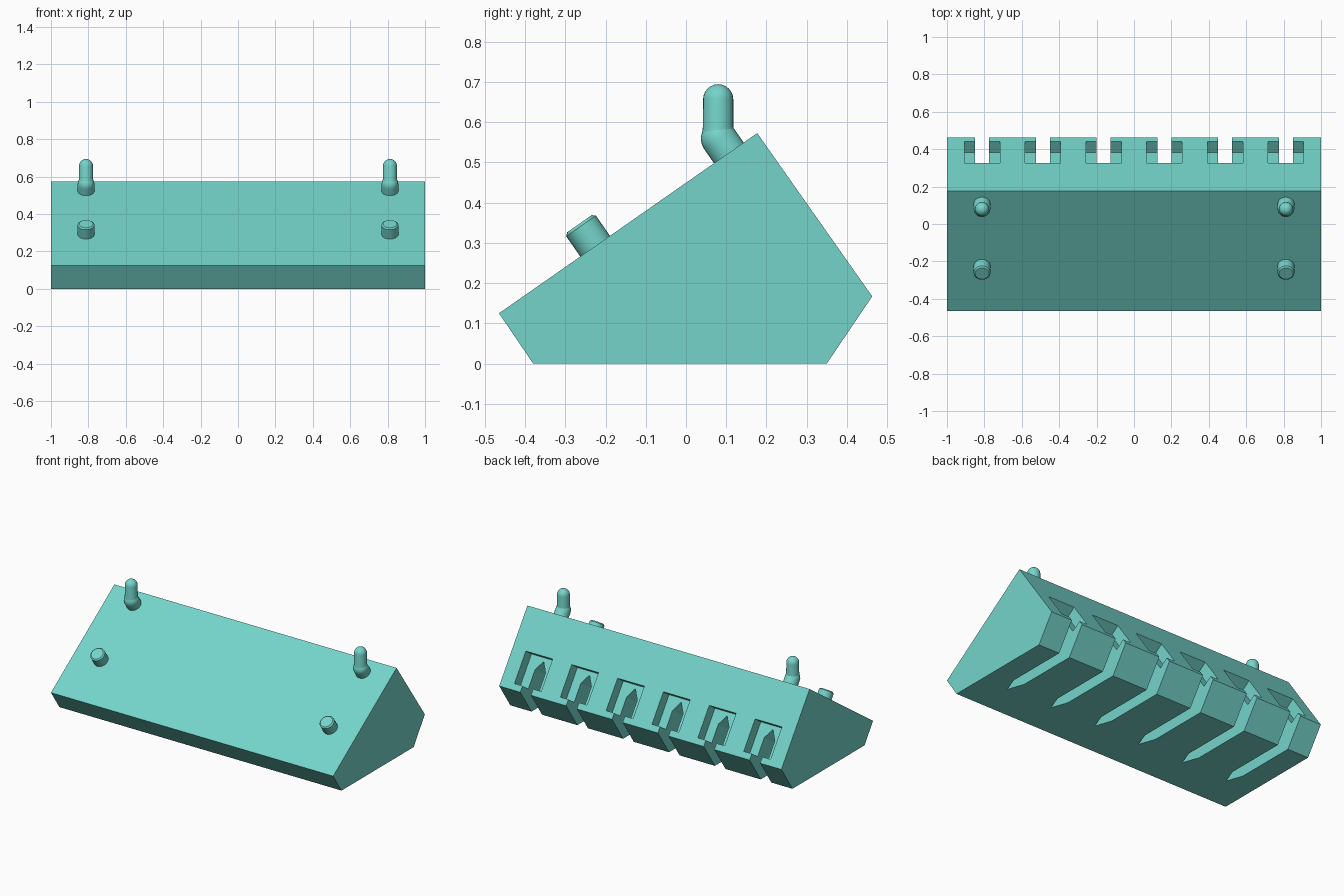
import bpy, bmesh, math
from mathutils import Matrix, Vector

if "Cube" in bpy.data.objects:
    bpy.data.objects.remove(bpy.data.objects["Cube"])

TILT = Matrix.Rotation(math.radians(34.9), 4, 'X')  # local y runs up the slope, local z is its normal
TEAL = bpy.data.materials.new('teal')
TEAL.diffuse_color = (.176, .658, .59, 1)
TEAL.use_nodes = True
TEAL.node_tree.nodes["Principled BSDF"].inputs["Base Color"].default_value = TEAL.diffuse_color


def finish(name, bm):
    bmesh.ops.recalc_face_normals(bm, faces=bm.faces)
    me = bpy.data.meshes.new(name)
    bm.to_mesh(me)
    bm.free()
    me.materials.append(TEAL)
    ob = bpy.data.objects.new(name, me)
    bpy.context.collection.objects.link(ob)
    return ob


def add_prism(bm, pts, offset):
    face = bm.faces.new([bm.verts.new(p) for p in pts])
    ext = bmesh.ops.extrude_face_region(bm, geom=[face])
    verts = [v for v in ext['geom'] if isinstance(v, bmesh.types.BMVert)]
    bmesh.ops.translate(bm, verts=verts, vec=offset)


def cut(ob, cutter):
    cutter.hide_render = True
    mod = ob.modifiers.new('slots', 'BOOLEAN')
    mod.operation = 'DIFFERENCE'
    mod.solver = 'EXACT'
    mod.object = cutter
    bpy.context.view_layer.objects.active = ob
    bpy.ops.object.modifier_apply(modifier=mod.name)
    bpy.data.objects.remove(cutter)


def lathe(name, profile, matrix, sides=24):
    """Closed surface of revolution about local z, from (radius, height) points."""
    bm = bmesh.new()
    verts = [bm.verts.new((r, 0, h)) for r, h in profile]
    edges = [bm.edges.new(p) for p in zip(verts, verts[1:])]
    bmesh.ops.spin(bm, geom=verts + edges, axis=(0, 0, 1), cent=(0, 0, 0),
                   angle=math.tau, steps=sides, use_duplicate=False)
    bmesh.ops.remove_doubles(bm, verts=bm.verts, dist=1e-5)
    bmesh.ops.transform(bm, matrix=matrix, verts=bm.verts)
    ob = finish(name, bm)
    bpy.ops.object.select_all(action='DESELECT')
    ob.select_set(True)
    bpy.context.view_layer.objects.active = ob
    bpy.ops.object.shade_smooth_by_angle(angle=math.radians(35))
    return ob


def dome(radius, height, steps=6):
    return [(radius * math.cos(a), height + radius * math.sin(a))
            for a in (i * math.pi / 2 / steps for i in range(steps + 1))]


# sloped holder body
bm = bmesh.new()
profile = [(-.465, .125), (-.38, 0), (.35, 0), (.463, .167), (.177, .573)]
add_prism(bm, [(-1, y, z) for y, z in profile], (2, 0, 0))
body = finish('holder_body', bm)

# six slots with pointed roofs, each with a wider pocket on the back face
BACK = .4738
for i in range(6):
    x = -.8125 + .325 * i
    bm = bmesh.new()
    slot = [(-.0375, -.6), (.0375, -.6), (.0375, .028), (0, .089), (-.0375, .028)]
    add_prism(bm, [TILT @ Vector((x + a, -.4, c)) for a, c in slot],
              TILT @ Vector((0, 1.1, 0)))
    cut(body, finish('slot_cutter', bm))
    bm = bmesh.new()
    pocket = [(-.095, -.089), (.095, -.089), (.095, .111), (-.095, .111)]
    add_prism(bm, [TILT @ Vector((x + a, BACK - .07, c)) for a, c in pocket],
              TILT @ Vector((0, .2, 0)))
    cut(body, finish('pocket_cutter', bm))

# board pegs: short stubs below, upturned hooks above
for side, s in (('left', -1), ('right', 1)):
    x = s * .8125
    lathe('stub_peg_' + side, [(0, -.03), (.045, -.03), (.045, .061), (.037, .068), (0, .068)],
          Matrix.Translation((x, -.226, .292)) @ TILT)
    lathe('hook_base_' + side, [(0, -.06), (.045, -.06)] + dome(.045, 0),
          Matrix.Translation((x, .082, .559)) @ TILT)
    lathe('hook_tip_' + side, [(0, 0), (.042, 0), (.038, .03)] + dome(.0375, .098),
          Matrix.Translation((x, .08, .559)))
